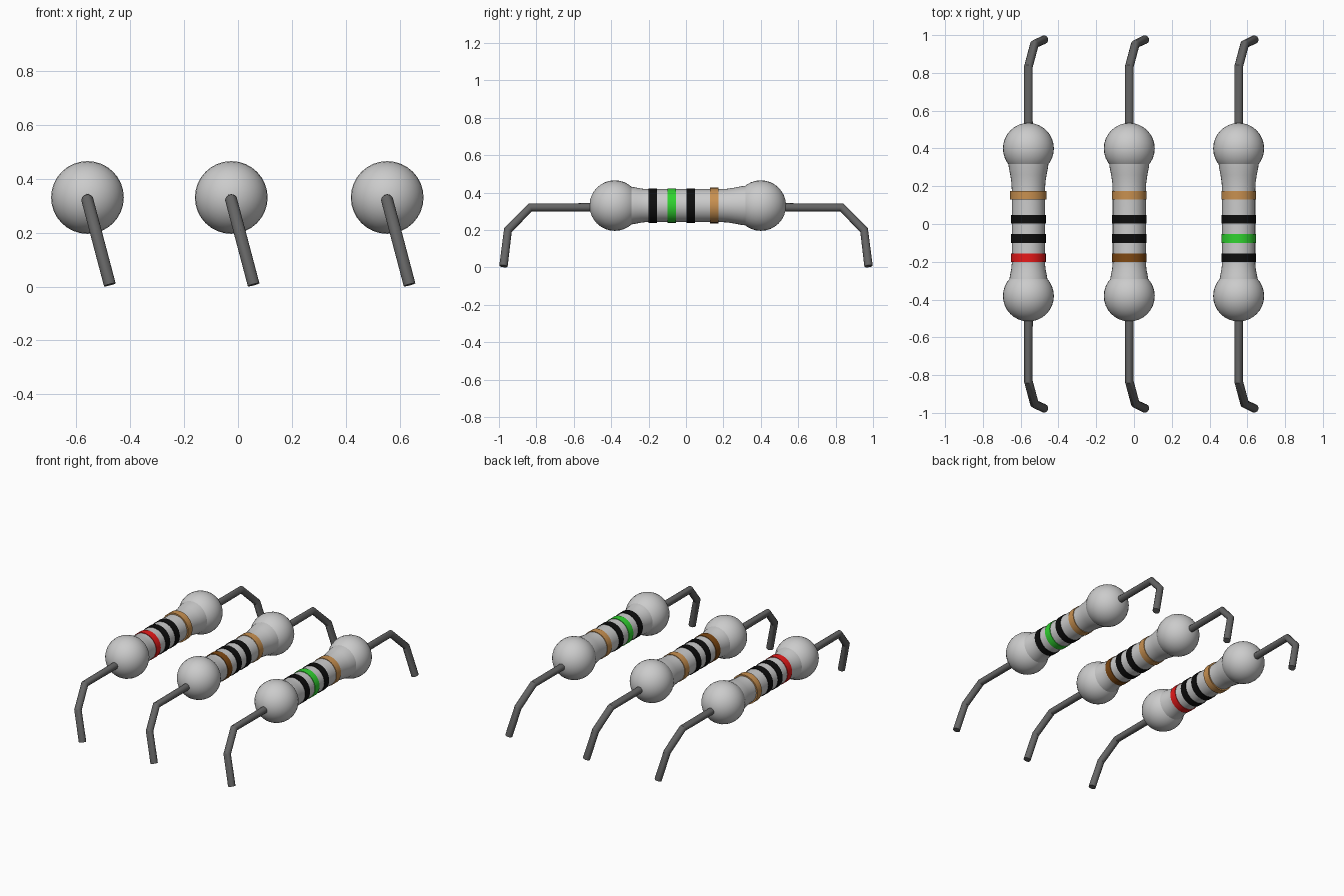
import bpy, math

if "Cube" in bpy.data.objects:
    bpy.data.objects.remove(bpy.data.objects["Cube"])

Z = 0.331            # height of the body axis
SEG = 32


def material(name, rgb):
    m = bpy.data.materials.new(name)
    m.diffuse_color = (*rgb, 1)
    m.use_nodes = True
    m.node_tree.nodes["Principled BSDF"].inputs["Base Color"].default_value = m.diffuse_color
    return m


MATS = {
    "red": material("red", (0.80, 0.01, 0.01)),
    "black": material("black", (0.004, 0.004, 0.004)),
    "brown": material("brown", (0.21, 0.065, 0.006)),
    "green": material("green", (0.03, 0.65, 0.03)),
    "tan": material("tan", (0.58, 0.28, 0.08)),
    "wire": material("wire", (0.13, 0.13, 0.13)),
}


def finish(ob, mat=None, angle=35):
    if mat:
        ob.data.materials.append(MATS[mat])
    bpy.ops.object.select_all(action='DESELECT')
    ob.select_set(True)
    bpy.context.view_layer.objects.active = ob
    bpy.ops.object.shade_smooth_by_angle(angle=math.radians(angle))
    return ob


def lathe(name, profile, x, mat=None):
    """Spin (y, radius) points round the body axis, which runs along y."""
    verts, faces = [], []
    for y, r in profile:
        for i in range(SEG):
            a = math.tau * i / SEG
            verts.append((r * math.cos(a), y, r * math.sin(a)))
    for k in range(len(profile) - 1):
        for i in range(SEG):
            j = (i + 1) % SEG
            faces.append((k * SEG + i, (k + 1) * SEG + i, (k + 1) * SEG + j, k * SEG + j))
    me = bpy.data.meshes.new(name)
    me.from_pydata(verts, [], faces)
    ob = bpy.data.objects.new(name, me)
    ob.location = (x, 0, Z)
    bpy.context.collection.objects.link(ob)
    return finish(ob, mat)


def end_cap(name, x, y):
    bpy.ops.mesh.primitive_uv_sphere_add(segments=SEG, ring_count=16, radius=0.135,
                                         location=(x, y, Z), rotation=(math.pi / 2, 0, 0))
    ob = bpy.context.object
    ob.name = name
    finish(ob)


def lead(name, x, side):
    path = [(0, 0.45, 0.321), (0, 0.833, 0.321), (0.032, 0.952, 0.20), (0.083, 0.976, 0.007)]
    cu = bpy.data.curves.new(name, 'CURVE')
    cu.dimensions = '3D'
    cu.bevel_depth = 0.023
    cu.bevel_resolution = 4
    cu.use_fill_caps = True
    sp = cu.splines.new('POLY')
    sp.points.add(len(path) - 1)
    for p, (px, py, pz) in zip(sp.points, path):
        p.co = (x + px, side * py, pz, 1)
    ob = bpy.data.objects.new(name, cu)
    bpy.context.collection.objects.link(ob)
    bpy.ops.object.select_all(action='DESELECT')
    ob.select_set(True)
    bpy.context.view_layer.objects.active = ob
    bpy.ops.object.convert(target='MESH')
    finish(bpy.context.object, "wire", 32)


# waisted barrel, flaring into the round ends
BODY = [(-0.36, 0.108), (-0.30, 0.102), (-0.27, 0.097), (-0.24, 0.091), (-0.21, 0.088),
        (0.18, 0.088), (0.22, 0.090), (0.26, 0.096), (0.30, 0.104), (0.34, 0.108), (0.38, 0.108)]
BAND_Y = (-0.178, -0.077, 0.025, 0.152)
RESISTORS = [
    ("left", -0.559, ("red", "black", "black", "tan")),
    ("middle", -0.025, ("brown", "black", "black", "tan")),
    ("right", 0.554, ("black", "green", "black", "tan")),
]

for label, x, colours in RESISTORS:
    lathe(f"{label}_body", BODY, x)
    for i, (y, c) in enumerate(zip(BAND_Y, colours)):
        r = 0.097 if (label, i) == ("left", 3) else 0.092
        h = 0.023
        lathe(f"{label}_band_{i + 1}", [(y - h, 0.087), (y - h, r), (y + h, r), (y + h, 0.087)], x, c)
    end_cap(f"{label}_front_end", x, -0.381)
    end_cap(f"{label}_back_end", x, 0.400)
    lead(f"{label}_front_lead", x, -1)
    lead(f"{label}_back_lead", x, 1)
